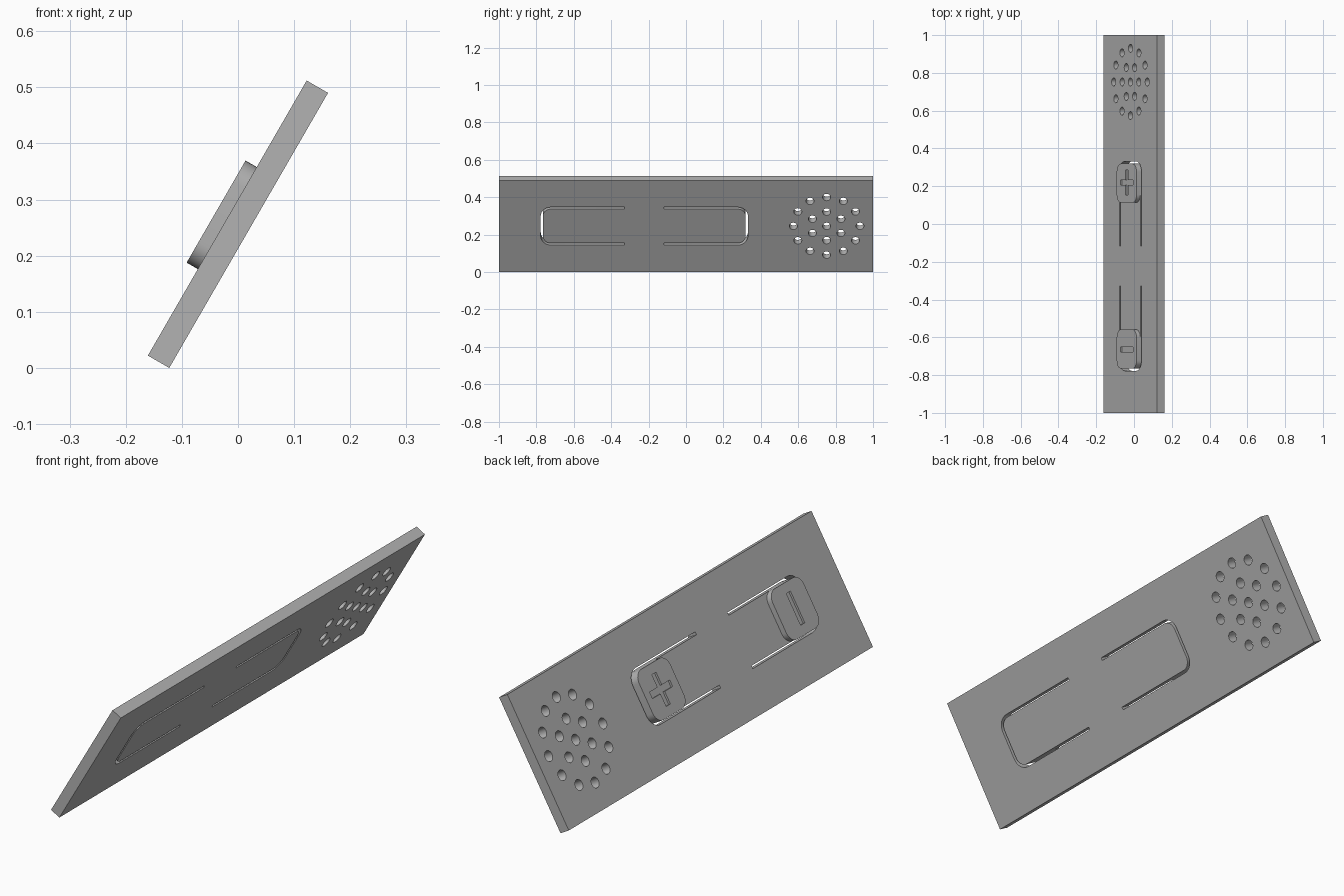
import bpy, bmesh, math
from mathutils import Matrix

if "Cube" in bpy.data.objects:
    bpy.data.objects.remove(bpy.data.objects["Cube"])

# Panel-local axes: X up the slope, Y along the length, Z out of the button face
W, T, MID = 0.566, 0.044, 0.283
s, c = math.sin(math.radians(60)), 0.5
TILT = Matrix(((c, 0, -s, -0.1225), (0, 1, 0, 0), (s, 0, c, 0), (0, 0, 0, 1)))

grey = bpy.data.materials.new("plain grey")
grey.diffuse_color = (0.45, 0.45, 0.45, 1)
grey.use_nodes = True
grey.node_tree.nodes["Principled BSDF"].inputs["Base Color"].default_value = grey.diffuse_color


def prism(name, outlines, z0, z1):
    """Extrude one or more closed outlines from z0 to z1."""
    bm = bmesh.new()
    for pts in outlines:
        f = bm.faces.new([bm.verts.new((x, y, z0)) for x, y in pts])
        up = bmesh.ops.extrude_face_region(bm, geom=[f])["geom"]
        for v in up:
            if isinstance(v, bmesh.types.BMVert):
                v.co.z = z1
    bmesh.ops.recalc_face_normals(bm, faces=bm.faces)
    me = bpy.data.meshes.new(name)
    bm.to_mesh(me)
    bm.free()
    me.materials.append(grey)
    ob = bpy.data.objects.new(name, me)
    bpy.context.collection.objects.link(ob)
    return ob


def rect(x0, x1, y0, y1):
    return [(x0, y0), (x1, y0), (x1, y1), (x0, y1)]


def arc(cx, cy, r, a0, a1, n):
    return [(cx + r * math.cos(math.radians(a0 + (a1 - a0) * i / n)),
             cy + r * math.sin(math.radians(a0 + (a1 - a0) * i / n))) for i in range(n + 1)]


def rounded(x0, x1, y0, y1, r):
    return (arc(x1 - r, y1 - r, r, 0, 90, 8) + arc(x0 + r, y1 - r, r, 90, 180, 8)
            + arc(x0 + r, y0 + r, r, 180, 270, 8) + arc(x1 - r, y0 + r, r, 270, 360, 8))


def u_path(half, y_open, y_end, r):
    return ([(MID + half, y_open)] + arc(MID + half - r, y_end - r, r, 0, 90, 8)
            + arc(MID - half + r, y_end - r, r, 90, 180, 8) + [(MID - half, y_open)])


def u_slot(y_open, y_end):
    return u_path(0.117, y_open, y_end, 0.055) + u_path(0.105, y_open, y_end - 0.012, 0.043)[::-1]


def flip(pts, axis):
    return [(x, 2 * axis - y) for x, y in pts][::-1]


def cut(ob, cutters):
    for k in cutters:
        m = ob.modifiers.new("cut", 'BOOLEAN')
        m.operation, m.solver, m.object = 'DIFFERENCE', 'EXACT', k
    bpy.context.view_layer.update()
    dg = bpy.context.evaluated_depsgraph_get()
    me = bpy.data.meshes.new_from_object(ob.evaluated_get(dg))
    ob.modifiers.clear()
    ob.data = me
    for k in cutters:
        bpy.data.objects.remove(k)


def finish(ob):
    ob.data.transform(TILT)
    bpy.ops.object.select_all(action='DESELECT')
    ob.select_set(True)
    bpy.context.view_layer.objects.active = ob
    bpy.ops.object.shade_smooth_by_angle(angle=math.radians(30))


MIRROR = -0.223  # the two keys mirror each other about this y

# Panel with speaker holes and the slots that free the two key tongues
panel = prism("panel", [rect(0, W, -1, 1)], 0, T)
spots = [(0, 0)]
spots += [(0.088 * math.cos(math.radians(60 * i)), 0.088 * math.sin(math.radians(60 * i))) for i in range(6)]
spots += [(0.178 * math.cos(math.radians(30 * i)), 0.178 * math.sin(math.radians(30 * i))) for i in range(12)]
holes = [arc(MID + x, 0.752 + y, 0.0215, 0, 345, 23) for x, y in spots]
slot = u_slot(-0.117, 0.331)
cut(panel, [prism("hole_cutter", holes, -0.05, 0.1),
            prism("slot_cutter", [slot, flip(slot, MIRROR)], -0.05, 0.1)])
finish(panel)

# Raised keys with engraved symbols
key = rounded(MID - 0.105, MID + 0.105, 0.113, 0.319, 0.043)
cy, h, t = 0.219, 0.066, 0.0135
bar = rect(MID - h, MID + h, cy - t, cy + t)
plus = [(MID - h, cy - t), (MID - t, cy - t), (MID - t, cy - h), (MID + t, cy - h),
        (MID + t, cy - t), (MID + h, cy - t), (MID + h, cy + t), (MID + t, cy + t),
        (MID + t, cy + h), (MID - t, cy + h), (MID - t, cy + t), (MID - h, cy + t)]
for name, outline, mark in (("plus_key", key, plus),
                            ("minus_key", flip(key, MIRROR), flip(bar, MIRROR))):
    ob = prism(name, [outline], T, 0.067)
    cut(ob, [prism("mark_cutter", [mark], 0.058, 0.1)])
    finish(ob)
